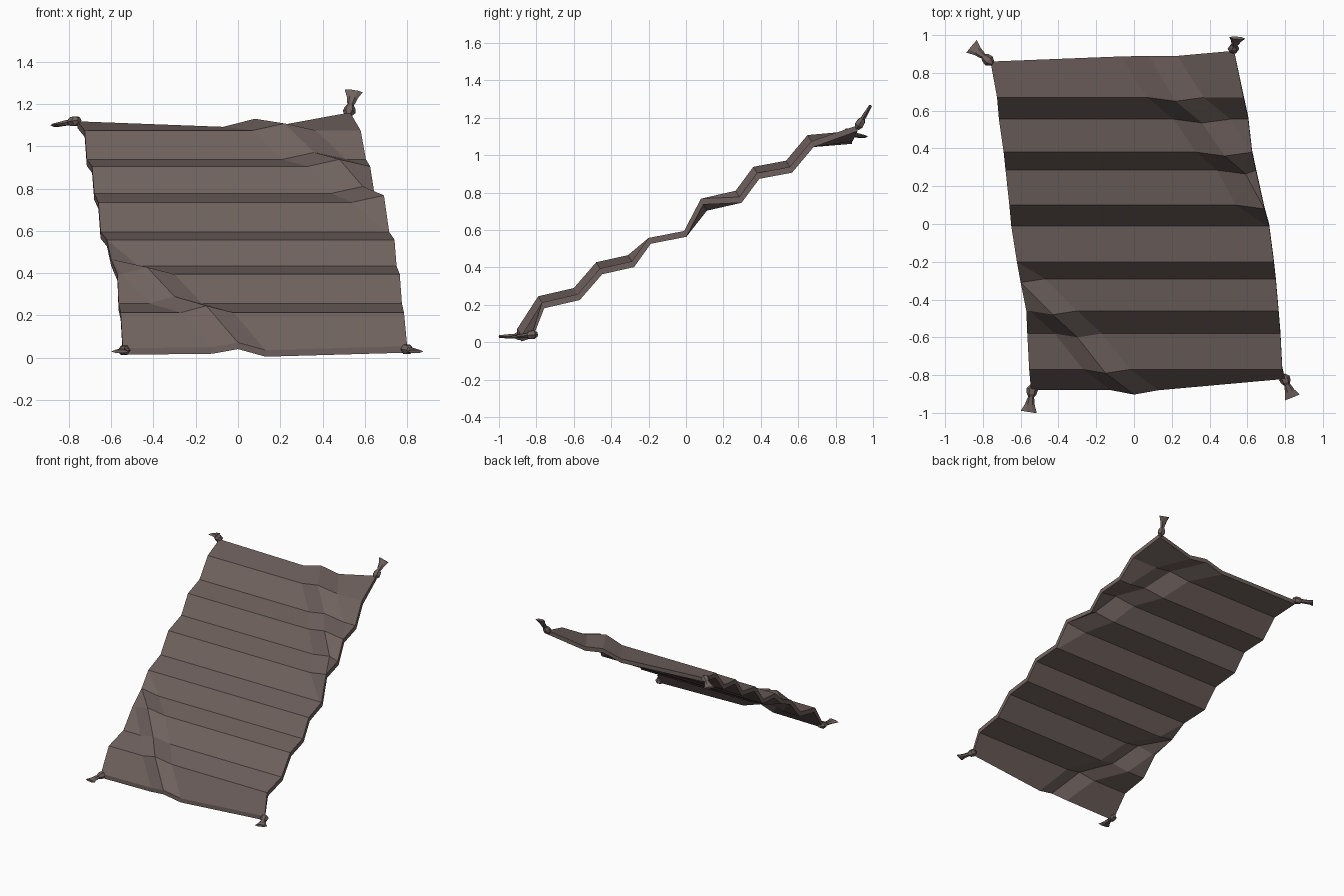
import bpy, bmesh, math
from mathutils import Vector

if "Cube" in bpy.data.objects:
    bpy.data.objects.remove(bpy.data.objects["Cube"])

cloth = bpy.data.materials.new("dusty brown cloth")
cloth.diffuse_color = (0.16, 0.121, 0.112, 1)
cloth.use_nodes = True
cloth.node_tree.nodes["Principled BSDF"].inputs["Base Color"].default_value = cloth.diffuse_color


def finish(name, bm):
    bmesh.ops.recalc_face_normals(bm, faces=bm.faces)
    me = bpy.data.meshes.new(name)
    bm.to_mesh(me)
    bm.free()
    me.materials.append(cloth)
    ob = bpy.data.objects.new(name, me)
    bpy.context.collection.objects.link(ob)


# Stair-pleated rows, front to back: y, z, left x, right x
rows = [(-.86, .04, -.545, .80), (-.77, .213, -.555, .785), (-.58, .257, -.565, .775),
        (-.46, .395, -.57, .765), (-.29, .433, -.60, .75), (-.20, .558, -.62, .74),
        (-.01, .595, -.65, .715), (.10, .735, -.66, .70), (.285, .777, -.68, .645),
        (.38, .905, -.69, .625), (.555, .938, -.715, .605), (.67, 1.075, -.725, .58),
        (.88, 1.09, -.76, .53)]
# Ridge x of the two diagonal creases, per row
ridge1 = [0, -.15, -.30, -.43, -.60, -.75]
ridge2 = {6: .85, 7: .69, 8: .59, 9: .48, 10: .36, 11: .22, 12: .08}
# Y and z along the front and back hems
hem = {0: [(-.88, .045), (-.88, .05), (-.903, .072), (-.88, .036)] + [(-.82, .055)] * 4,
       12: [(.86, 1.118)] * 4 + [(.887, 1.092), (.89, 1.13), (.89, 1.105), (.917, 1.16)]}


def top_row(i):
    y, z, left, right = rows[i]
    r1 = ridge1[i] if i < len(ridge1) else -2
    r2 = ridge2.get(i, 2)
    xs = [left, r1 - .12, r1, r1 + .13, r2 - .15, r2, r2 + .15, right]
    pts = []
    for k, x in enumerate(xs):
        lift = 1 if (k == 2 and x > left - .01) or (k == 5 and x < right + .01) else 0
        x = min(max(x, left), right)
        if i in hem:
            pts.append(Vector((x, *hem[i][k])))
        else:
            pts.append(Vector((x, y - .02 * lift, z + .033 * lift)))
    # A ridge reaching the hem edge carries the edge vertex with it
    if i not in hem:
        for k, e in ((2, 0), (5, 7)):
            if abs(pts[k].x - pts[e].x) < .015 and pts[k].z > z + .01:
                for j in ((0, 1, 2) if e == 0 else (5, 6, 7)):
                    pts[j] = pts[k].copy()
    return pts


# Rug: top sheet, bottom sheet and rim
bm = bmesh.new()
cache = {}


def vert(p, layer):
    key = (layer, round(p.x, 3), round(p.y, 3), round(p.z, 3))
    if key not in cache:
        cache[key] = bm.verts.new(p)
    return cache[key]


def face(vs):
    vs = list(dict.fromkeys(vs))
    if len(vs) > 2:
        bm.faces.new(vs)


sheets = []
for layer in (0, 1):
    sheet = []
    for i in range(len(rows)):
        off = Vector((0, 0 if i in hem else .012, -.031)) * layer
        sheet.append([vert(p + off, layer) for p in top_row(i)])
    sheets.append(sheet)
    for a, b in zip(sheet, sheet[1:]):
        for k in range(7):
            face([a[k], a[k + 1], b[k + 1], b[k]])


def outline(s):
    return s[0] + [r[-1] for r in s[1:]] + s[-1][::-1] + [r[0] for r in s[::-1][1:]]


t, b = outline(sheets[0]), outline(sheets[1])
for k in range(len(t)):
    n = (k + 1) % len(t)
    if t[k] is not t[n]:
        face([t[k], t[n], b[n], b[k]])
finish("pleated_rug", bm)


# Corner tassels: knot, narrow neck and flattened flare
def tassel(name, knot, tip, up):
    knot = Vector(knot)
    d = Vector(tip) - knot
    length = d.length
    d.normalize()
    side = d.cross(Vector(up)).normalized()
    nrm = side.cross(d)
    bm = bmesh.new()
    rings = []
    for f, w, h in ((-.3, .014, .014), (-.1, .03, .026), (.13, .026, .024),
                    (.28, .015, .014), (.4, .02, .014), (.65, .026, .012), (1, .043, .009)):
        rings.append([bm.verts.new(knot + d * f * length + side * w * math.cos(a) + nrm * h * math.sin(a))
                      for a in (j * math.tau / 6 for j in range(6))])
    for p, q in zip(rings, rings[1:]):
        for j in range(6):
            bm.faces.new([p[j], p[(j + 1) % 6], q[(j + 1) % 6], q[j]])
    bm.faces.new(rings[0])
    bm.faces.new(rings[-1])
    finish(name, bm)


tassel("tassel_front_left", (-.54, -.885, .035), (-.557, -.995, .03), (0, 0, 1))
tassel("tassel_front_right", (.80, -.825, .04), (.838, -.918, .03), (0, 0, 1))
tassel("tassel_back_left", (-.775, .87, 1.118), (-.86, .94, 1.10), (0, 0, 1))
tassel("tassel_back_right", (.527, .93, 1.17), (.547, .985, 1.262), (0, -1, .55))
